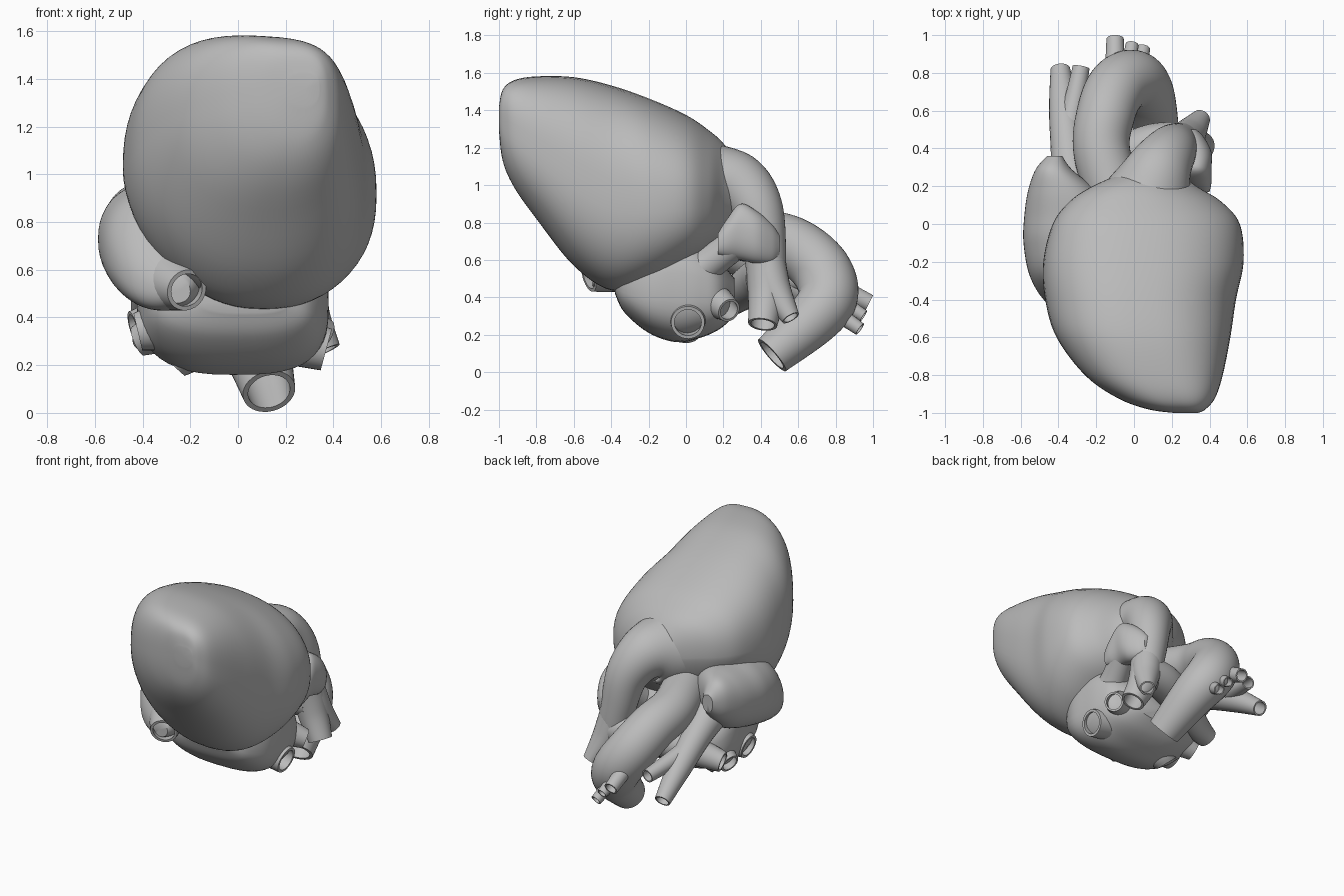
import bpy
import bmesh
import math
from mathutils import Vector

cube = bpy.data.objects.get("Cube")
if cube:
    bpy.data.objects.remove(cube, do_unlink=True)

GREY = (0.5, 0.5, 0.5, 1.0)
mat = bpy.data.materials.new("plain grey")
mat.use_nodes = True
mat.diffuse_color = GREY
bsdf = next(n for n in mat.node_tree.nodes if n.type == "BSDF_PRINCIPLED")
bsdf.inputs["Base Color"].default_value = GREY
bsdf.inputs["Roughness"].default_value = 0.6
ROUND = (2.2, 2.2, 2.2, 2.2)


def smooth_rows(rows, steps):
    """Catmull-Rom interpolation between rows of numbers."""
    out = []
    last = len(rows) - 1
    for i in range(last):
        a, b, c, d = (rows[max(i - 1, 0)], rows[i],
                      rows[i + 1], rows[min(i + 2, last)])
        for s in range(steps):
            t = s / steps
            out.append([0.5 * (2 * q + (r - p) * t
                               + (2 * p - 5 * q + 4 * r - u) * t * t
                               + (3 * q - p - 3 * r + u) * t ** 3)
                        for p, q, r, u in zip(a, b, c, d)])
    out.append(list(rows[-1]))
    return out


def skin(name, rings):
    """Join rings of points into a closed, smooth shaded surface."""
    bm = bmesh.new()
    loops = [[bm.verts.new(p) for p in ring] for ring in rings]
    n = len(loops[0])
    for a, b in zip(loops, loops[1:]):
        for i in range(n):
            j = (i + 1) % n
            bm.faces.new((a[i], a[j], b[j], b[i]))
    for loop in (loops[0], loops[-1]):
        middle = sum((v.co for v in loop), Vector()) / n
        hub = bm.verts.new(middle)
        for i in range(n):
            bm.faces.new((loop[i], loop[(i + 1) % n], hub))
    bmesh.ops.recalc_face_normals(bm, faces=bm.faces)
    mesh = bpy.data.meshes.new(name)
    bm.to_mesh(mesh)
    bm.free()
    mesh.materials.append(mat)
    obj = bpy.data.objects.new(name, mesh)
    bpy.context.collection.objects.link(obj)
    bpy.ops.object.select_all(action="DESELECT")
    obj.select_set(True)
    bpy.context.view_layer.objects.active = obj
    bpy.ops.object.shade_smooth_by_angle(angle=math.radians(40))
    return obj


def chamber(name, rows, front=ROUND, back=ROUND, shear=0.0, sides=48):
    """Rounded mass; rows hold y, x min, x max, z min, z max.
    Front and back give the fullness of each quarter, counted from +x +z."""
    rings = []
    rows = smooth_rows(rows, 6)
    for k, (y, x0, x1, z0, z1) in enumerate(rows):
        t = k / (len(rows) - 1)
        hx, hz = (x1 - x0) / 2, (z1 - z0) / 2
        drop = min(shear * t * hx, hz * 0.6)
        hz = math.sqrt(hz * hz - drop * drop)
        ring = []
        for i in range(sides):
            a = math.tau * i / sides
            quarter = 4 * i // sides
            power = front[quarter] * (1 - t) + back[quarter] * t
            c, s = math.cos(a), math.sin(a)
            u = math.copysign(abs(c) ** (2 / power), c)
            v = math.copysign(abs(s) ** (2 / power), s)
            ring.append(((x0 + x1) / 2 + hx * u, y,
                         (z0 + z1) / 2 + hz * v - drop * u))
        rings.append(ring)
    return skin(name, rings)


def vessel(name, path, hollow=True, sides=28, wall=0.8):
    """Tube through rows of x, y, z, radius, with a hollow far end."""
    rows = smooth_rows(path, 8)
    centres = [Vector(r[:3]) for r in rows]
    last = len(rows) - 1
    side = Vector((0.3, 0.2, 1))
    frames = []
    for i in range(last + 1):
        along = (centres[min(i + 1, last)] - centres[max(i - 1, 0)]).normalized()
        side = (side - along * side.dot(along)).normalized()
        frames.append((side.copy(), along.cross(side)))

    def ring(i, scale):
        u, v = frames[i]
        r = rows[i][3] * scale
        return [centres[i] + r * (u * math.cos(math.tau * k / sides)
                                  + v * math.sin(math.tau * k / sides))
                for k in range(sides)]

    rings = [ring(i, 1) for i in range(last + 1)]
    if hollow:
        rings += [ring(i, wall) for i in range(last, last // 3, -1)]
    return skin(name, rings)


# Ventricles: the large body tapering to the apex
chamber("ventricles", [
    (-1.0, .21, .34, 1.29, 1.42), (-.98, .07, .38, 1.13, 1.51),
    (-.92, -.09, .43, .99, 1.56), (-.8, -.26, .47, .82, 1.58),
    (-.6, -.41, .51, .57, 1.575), (-.4, -.47, .54, .44, 1.53),
    (-.2, -.48, .58, .48, 1.46), (0, -.43, .56, .59, 1.37),
    (.12, -.34, .46, .67, 1.29), (.2, -.22, .33, .75, 1.22),
    (.27, -.06, .24, .83, 1.12)],
    front=(3.3, 2.6, 2.4, 2.3), back=(1.8, 2.4, 1.4, 2.4),
    shear=0.16, sides=64)

# Atria and their auricles
chamber("left_atrium", [
    (-.38, -.15, .2, .42, .52), (-.33, -.33, .3, .32, .6),
    (-.2, -.4, .37, .21, .7), (-.05, -.42, .38, .16, .75),
    (.08, -.42, .37, .185, .7), (.18, -.38, .33, .23, .6),
    (.26, -.28, .2, .3, .5)], front=(3, 3, 2.6, 3), back=(3, 3, 2.6, 3))
chamber("right_atrium", [
    (-.5, -.32, -.2, .46, .56), (-.42, -.46, -.15, .43, .7),
    (-.28, -.55, -.1, .44, .9), (-.1, -.585, -.08, .48, .96),
    (.05, -.58, -.1, .52, .97), (.18, -.56, -.2, .58, .97),
    (.29, -.52, -.33, .68, .95), (.36, -.46, -.38, .76, .88)])
chamber("left_auricle", [
    (.17, .34, .4, .63, .74), (.22, .27, .41, .61, .82),
    (.29, .24, .41, .6, .9), (.38, .24, .41, .58, .86),
    (.46, .25, .37, .58, .79), (.5, .27, .33, .62, .73)])
vessel("left_auricle_neck", [
    (.24, .0, .5, .12), (.27, .12, .58, .09), (.32, .28, .7, .085)],
    hollow=False)

# Aorta, arching over and ending in the open descending part
vessel("aorta", [
    (-.08, .08, .78, .15), (-.17, .38, .73, .15), (-.15, .58, .67, .155),
    (-.09, .72, .55, .16), (.0, .76, .41, .16), (.07, .68, .285, .145),
    (.13, .46, .09, .112)], sides=40)
for i, (start, end) in enumerate([
        ((-.1, .78, .47, .055), (-.1, .98, .37, .046)),
        ((-.03, .82, .38, .045), (-.01, .95, .3, .034)),
        ((.02, .8, .32, .045), (.05, .93, .23, .036))]):
    middle = tuple((a + b) / 2 for a, b in zip(start, end))
    vessel(f"aortic_branch_{i + 1}", [start, middle, end])

# Pulmonary trunk flowing out of the ventricles, and its arteries
vessel("pulmonary_trunk", [
    (.03, -.06, 1.0, .34), (.075, .12, .99, .26), (.13, .28, .99, .18),
    (.19, .38, .87, .14), (.23, .42, .66, .115), (.28, .43, .43, .1),
    (.355, .41, .255, .078)], sides=40)
vessel("left_pulmonary_branch", [
    (.25, .43, .6, .1), (.29, .47, .45, .09), (.355, .56, .29, .05)])
vessel("right_pulmonary_artery", [
    (.27, .43, .5, .11), (.1, .41, .5, .12), (-.1, .34, .46, .11),
    (-.33, .25, .39, .085), (-.44, .22, .36, .068)])

# Venae cavae
vessel("superior_vena_cava", [
    (-.3, .06, .72, .15), (-.34, .33, .6, .1), (-.37, .6, .45, .08),
    (-.39, .82, .3, .052)])
vessel("superior_vena_cava_branch", [
    (-.35, .48, .52, .07), (-.31, .67, .48, .055), (-.28, .83, .45, .045)])
vessel("inferior_vena_cava", [
    (-.34, -.15, .68, .2), (-.29, -.34, .57, .14), (-.215, -.52, .515, .088)])

# Pulmonary veins, opening from the left atrium
for name, path in {
        "left_lower_vein": [(.15, .01, .33, .12), (.28, .01, .29, .1),
                            (.37, .01, .265, .09)],
        "left_upper_vein": [(.2, .12, .4, .11), (.3, .19, .36, .08),
                            (.365, .23, .33, .064)],
        "right_lower_vein": [(-.15, .0, .35, .12), (-.24, .0, .25, .1),
                             (-.28, .0, .205, .075)],
        "right_middle_vein": [(-.22, .05, .38, .12), (-.35, .09, .33, .085),
                              (-.42, .11, .3, .065)],
        "right_front_vein": [(-.22, -.1, .4, .13), (-.34, -.1, .36, .1),
                             (-.42, -.1, .34, .08)]}.items():
    vessel(name, path)
